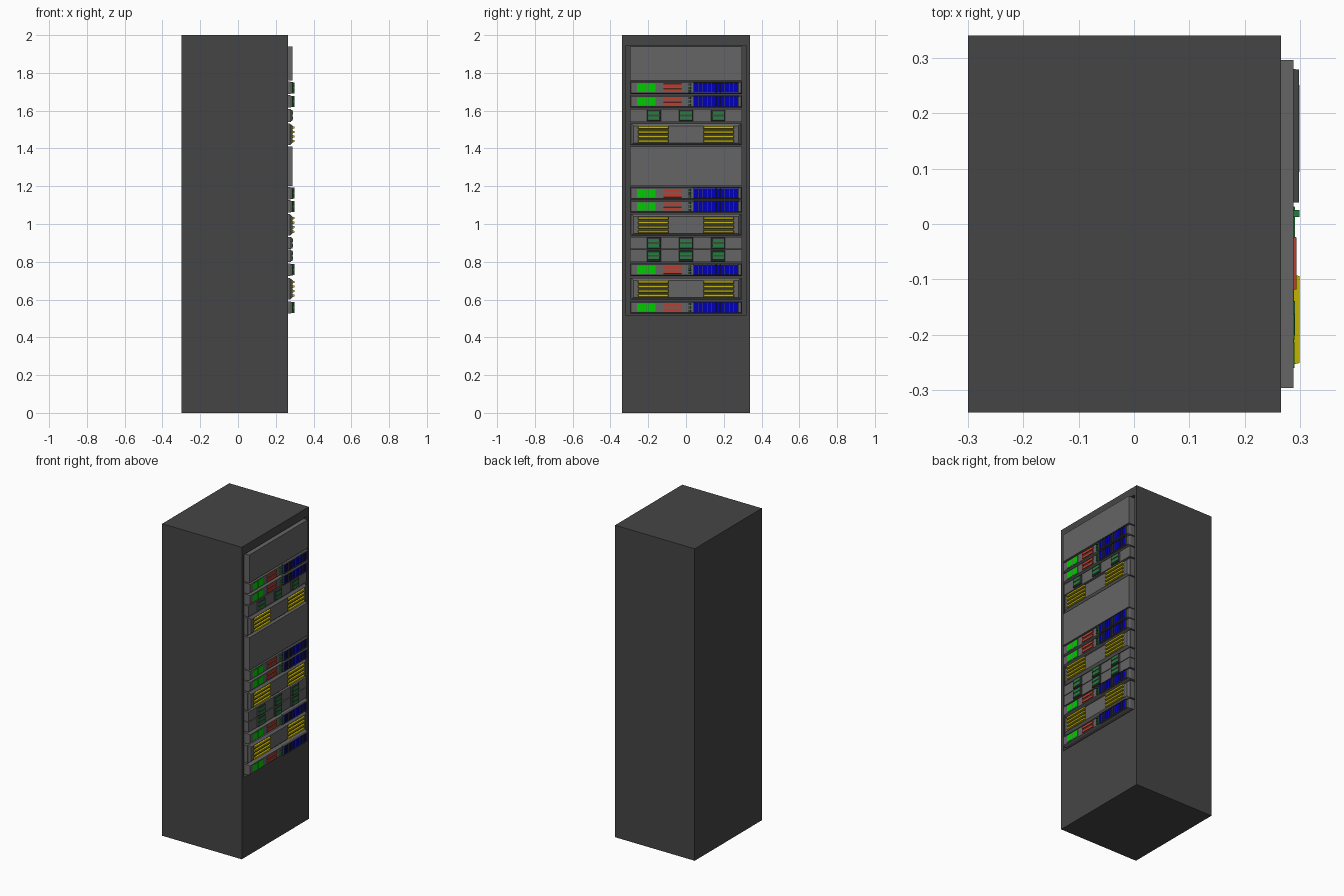
import bpy, bmesh

if "Cube" in bpy.data.objects:
    bpy.data.objects.remove(bpy.data.objects["Cube"])

def material(name, rgb):
    m = bpy.data.materials.new(name)
    m.diffuse_color = (*rgb, 1)
    m.use_nodes = True
    m.node_tree.nodes["Principled BSDF"].inputs["Base Color"].default_value = m.diffuse_color
    return m

CASE = material("case_dark", (0.06, 0.06, 0.06))
PANEL = material("panel_grey", (0.13, 0.13, 0.13))
GREEN = material("green", (0.0, 0.6, 0.0))
DIM = material("dim_green", (0.02, 0.2, 0.05))
RED = material("red", (0.5, 0.05, 0.03))
BLUE = material("blue", (0.0, 0.0, 0.5))
YELLOW = material("yellow", (0.6, 0.5, 0.0))

def blocks(name, mat, items):
    """One object from blocks (x0, x1, y0, y1, z0, z1, taper); taper narrows the +x face."""
    bm = bmesh.new()
    for x0, x1, y0, y1, z0, z1, t in items:
        back = [bm.verts.new((x0, y, z)) for y, z in ((y0, z0), (y1, z0), (y1, z1), (y0, z1))]
        front = [bm.verts.new((x1, y, z)) for y, z in
                 ((y0 + t, z0 + t), (y1 - t, z0 + t), (y1 - t, z1 - t), (y0 + t, z1 - t))]
        bm.faces.new(front)
        bm.faces.new(back[::-1])
        for i in range(4):
            j = (i + 1) % 4
            bm.faces.new((back[i], back[j], front[j], front[i]))
    bmesh.ops.recalc_face_normals(bm, faces=bm.faces)
    mesh = bpy.data.meshes.new(name)
    bm.to_mesh(mesh)
    bm.free()
    mesh.materials.append(mat)
    ob = bpy.data.objects.new(name, mesh)
    bpy.context.collection.objects.link(ob)
    return ob

# cabinet with a shallow equipment bay in its +x face
cab = blocks("cabinet", CASE, [(-0.30, 0.265, -0.34, 0.34, 0, 2, 0)])
bm = bmesh.new()
bm.from_mesh(cab.data)
bm.faces.ensure_lookup_table()
face = max(bm.faces, key=lambda f: f.calc_center_median().x)
bmesh.ops.inset_region(bm, faces=[face], thickness=0.03)
for v in face.verts:
    v.co.z = 1.945 if v.co.z > 1 else 0.515
bay = bmesh.ops.extrude_face_region(bm, geom=[face])["geom"]
bmesh.ops.translate(bm, vec=(-0.03, 0, 0), verts=[g for g in bay if isinstance(g, bmesh.types.BMVert)])
bmesh.ops.delete(bm, geom=[face], context='FACES_ONLY')
bmesh.ops.recalc_face_normals(bm, faces=bm.faces)
bm.to_mesh(cab.data)
bm.free()

def blank(n, z0, z1):
    blocks(f"blank_panel_{n}", PANEL, [(0.235, 0.288, -0.296, 0.296, z0, z1, 0)])

def server(n, z0, z1):
    c = (z0 + z1) / 2
    # chassis with a bevelled rim
    blocks(f"server_chassis_{n}", PANEL, [(0.235, 0.275, -0.296, 0.296, z0, z1, 0),
                                          (0.275, 0.288, -0.296, 0.296, z0, z1, 0.006)])
    # status screen, drive slots and indicator lights
    blocks(f"server_screen_{n}", GREEN,
           [(0.28, 0.290, y, y + 0.047, c - 0.022, c + 0.022, 0) for y in (-0.26, -0.209)])
    blocks(f"server_drives_{n}", RED,
           [(0.28, 0.293, -0.12, -0.022, c + d - 0.010, c + d + 0.010, 0.002) for d in (-0.013, 0.013)])
    blocks(f"server_lights_{n}", DIM,
           [(0.28, 0.299, 0.012, 0.026, c + d - 0.006, c + d + 0.006, 0.001) for d in (-0.018, 0, 0.018)])
    # blue port bank behind grey dividers and rails
    blocks(f"port_bank_{n}", BLUE, [(0.28, 0.294, 0.042, 0.276, c - 0.026, c + 0.026, 0)])
    frame = [(0.28, 0.298, 0.038, 0.28, c + s - 0.002, c + s + 0.002, 0.001) for s in (-0.028, 0.028)]
    frame += [(0.28, 0.298, y - 0.002, y + 0.002, c - 0.028, c + 0.028, 0.001)
              for y in [0.042 + 0.0234 * i for i in range(11)]]
    blocks(f"port_dividers_{n}", CASE, frame)

def cable_unit(n, z0, z1):
    c = (z0 + z1) / 2
    blocks(f"cable_unit_chassis_{n}", PANEL, [(0.235, 0.275, -0.296, 0.296, z0, z1, 0),
                                              (0.275, 0.288, -0.290, 0.290, z0, z1, 0.012)])
    # two stacks of yellow bars on dark backing
    blocks(f"bar_backing_{n}", CASE,
           [(0.28, 0.289, y, y + 0.165, c - 0.044, c + 0.044, 0) for y in (-0.255, 0.09)])
    blocks(f"yellow_bars_{n}", YELLOW,
           [(0.28, 0.299, y, y + 0.165, c + k * 0.024 - 0.009, c + k * 0.024 + 0.009, 0.004)
            for y in (-0.255, 0.09) for k in (-1.5, -0.5, 0.5, 1.5)])

def module_unit(n, z0, z1):
    c = (z0 + z1) / 2
    blocks(f"module_unit_chassis_{n}", PANEL, [(0.235, 0.280, -0.296, 0.296, z0, z1, 0)])
    # three modules, each with two green strips
    blocks(f"modules_{n}", CASE,
           [(0.27, 0.288, y - 0.038, y + 0.038, c - 0.031, c + 0.031, 0.003) for y in (-0.17, 0, 0.17)])
    blocks(f"module_strips_{n}", DIM,
           [(0.28, 0.291, y - 0.032, y + 0.032, c + d - 0.009, c + d + 0.009, 0.001)
            for y in (-0.17, 0, 0.17) for d in (-0.013, 0.013)])

# rack contents from top to bottom
layout = [(blank, 1.76, 1.94), (server, 1.688, 1.754), (server, 1.616, 1.682),
          (module_unit, 1.54, 1.61), (cable_unit, 1.418, 1.532), (blank, 1.20, 1.41),
          (server, 1.13, 1.196), (server, 1.06, 1.126), (cable_unit, 0.938, 1.052),
          (module_unit, 0.868, 0.93), (module_unit, 0.80, 0.864), (server, 0.725, 0.791),
          (cable_unit, 0.60, 0.714), (server, 0.525, 0.591)]
for i, (build, z0, z1) in enumerate(layout, 1):
    build(i, z0, z1)
